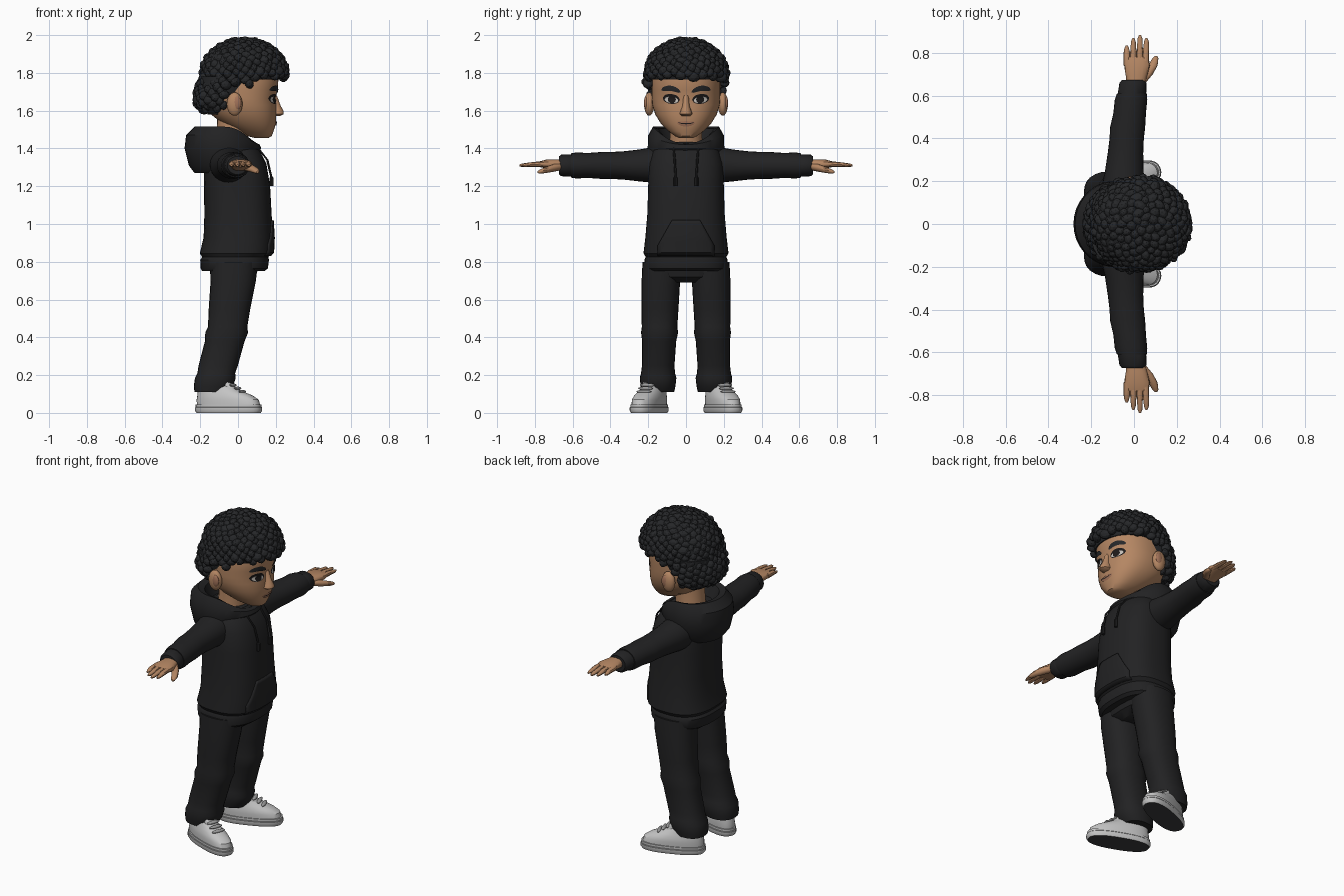
import bpy, bmesh, math, random
from mathutils import Vector, Matrix
from mathutils.bvhtree import BVHTree

random.seed(4)


def material(name, r, g, b):
    m = bpy.data.materials.new(name)
    m.diffuse_color = (r, g, b, 1)
    return m


CLOTH = material("black cloth", 0.016, 0.016, 0.017)
HAIR = material("black hair", 0.019, 0.020, 0.022)
SKIN = material("warm skin", 0.46, 0.24, 0.125)
LIP = material("lip", 0.36, 0.17, 0.10)
SHOE = material("light grey leather", 0.55, 0.55, 0.55)
MID = material("grey trim", 0.33, 0.33, 0.33)
SOLE = material("dark rubber", 0.045, 0.045, 0.047)
DARK = material("eye dark", 0.012, 0.010, 0.010)
WHITE = material("eye white", 0.55, 0.52, 0.48)


def finish(name, bm, mat, mirror=False, angle=35, recalc=True):
    if recalc:
        bmesh.ops.recalc_face_normals(bm, faces=bm.faces[:])
    me = bpy.data.meshes.new(name)
    bm.to_mesh(me)
    bm.free()
    me.materials.append(mat)
    me.shade_smooth()
    me.set_sharp_from_angle(angle=math.radians(angle))
    ob = bpy.data.objects.new(name, me)
    bpy.context.collection.objects.link(ob)
    if mirror:
        ob.modifiers.new("mirror", 'MIRROR').use_axis = (False, True, False)
    return ob


def loft(name, rings, mat, axis='z', n=24, e=2.0, mirror=False, frame=None, warp=None):
    """Skin over rings (t, c1, c2, r1, r2): z axis uses x, y and y axis uses x, z."""
    bm = bmesh.new()
    loops = []
    for i, (t, c1, c2, r1, r2) in enumerate(rings):
        loop = []
        for k in range(n):
            a = math.tau * k / n
            c, s = math.cos(a), math.sin(a)
            p = c1 + r1 * math.copysign(abs(c) ** (2 / e), c)
            q = c2 + r2 * math.copysign(abs(s) ** (2 / e), s)
            co = Vector((p, q, t)) if axis == 'z' else Vector((p, t, q))
            if warp:
                co.z += warp(i, c)
            loop.append(bm.verts.new(frame @ co if frame else co))
        loops.append(loop)
    for A, B in zip(loops, loops[1:]):
        for k in range(n):
            bm.faces.new((A[k], A[(k + 1) % n], B[(k + 1) % n], B[k]))
    bm.faces.new(loops[0])
    bm.faces.new(loops[-1])
    return finish(name, bm, mat, mirror)


def ball(name, centre, radii, mat, mirror=False, frame=None):
    bm = bmesh.new()
    m = Matrix.Translation(centre) @ Matrix.Diagonal((*radii, 1))
    bmesh.ops.create_uvsphere(bm, u_segments=16, v_segments=10, radius=1,
                              matrix=frame @ m if frame else m)
    return finish(name, bm, mat, mirror, 60)


def surface(ob):
    me = ob.data
    return BVHTree.FromPolygons([v.co for v in me.vertices], [p.vertices[:] for p in me.polygons])


def patch(name, tree, shape, mat, lift, mirror=False, nu=12, nv=6, thick=0.0):
    """Plate laid on the front of a surface; shape maps u, v in -1..1 to y, z."""
    bm = bmesh.new()
    grid = []
    for j in range(nv + 1):
        row = []
        for i in range(nu + 1):
            y, z = shape(2 * i / nu - 1, 2 * j / nv - 1)
            hit = tree.ray_cast(Vector((2, y, z)), Vector((-1, 0, 0)))[0]
            row.append(bm.verts.new((hit.x + lift, y, z)))
        grid.append(row)
    for j in range(nv):
        for i in range(nu):
            bm.faces.new((grid[j][i], grid[j][i + 1], grid[j + 1][i + 1], grid[j + 1][i]))
    ob = finish(name, bm, mat, mirror, recalc=False)
    if thick:
        ob.modifiers.new("thickness", 'SOLIDIFY').thickness = thick
    return ob


def oval(cy, cz, ry, rz, slope=0.0, bend=0.0, power=0.5):
    return lambda u, v: (cy + ry * u,
                         cz + slope * u + bend * u * u + rz * v * max(1 - u * u, 0.003) ** power)


# Hoodie body with ribbed hem
torso = loft("hoodie_body", [
    (0.75, -0.025, 0, 0.165, 0.205), (0.765, -0.02, 0, 0.178, 0.217), (0.81, -0.018, 0, 0.182, 0.22),
    (0.825, -0.015, 0, 0.175, 0.213), (0.845, -0.01, 0, 0.192, 0.225), (0.93, 0.002, 0, 0.184, 0.215),
    (1.05, 0, 0, 0.178, 0.205), (1.2, -0.005, 0, 0.175, 0.2), (1.32, -0.015, 0, 0.165, 0.198),
    (1.39, -0.03, 0, 0.145, 0.175), (1.435, -0.035, 0, 0.11, 0.13)], CLOTH, n=40, e=2.6)
body = surface(torso)


def pocket_shape(u, v):
    w = 0.15 if v < -0.4 else 0.15 - 0.075 * (v + 0.4) / 1.4
    return w * u, 0.925 + 0.095 * v


patch("front_pocket", body, pocket_shape, CLOTH, 0.009, nu=14, nv=10, thick=0.012)

# Folded hood around the neck
drops = [-0.08, -0.05, 0.0, 0.05, 0.09, 0.10, 0.05]
loft("hood", [
    (1.27, -0.10, 0, 0.13, 0.14), (1.31, -0.085, 0, 0.175, 0.185), (1.40, -0.08, 0, 0.203, 0.203),
    (1.47, -0.08, 0, 0.195, 0.20), (1.515, -0.07, 0, 0.16, 0.175), (1.505, -0.06, 0, 0.13, 0.15),
    (1.43, -0.05, 0, 0.11, 0.12)], CLOTH, n=36,
    warp=lambda i, c: -drops[i] * max(0, c) ** 2)

# Drawstrings with thicker ends
loft("drawstring", [(1.20, 0.178, 0.055, 0.010, 0.010), (1.245, 0.178, 0.055, 0.010, 0.010),
                    (1.25, 0.176, 0.055, 0.006, 0.006), (1.34, 0.155, 0.06, 0.006, 0.006),
                    (1.41, 0.10, 0.066, 0.006, 0.006)], CLOTH, n=8, mirror=True)

# Sleeves and cuffs
loft("sleeve", [
    (0.10, -0.05, 1.315, 0.10, 0.10), (0.19, -0.05, 1.312, 0.098, 0.092), (0.25, -0.045, 1.31, 0.09, 0.084),
    (0.33, -0.04, 1.31, 0.083, 0.075), (0.40, -0.034, 1.31, 0.08, 0.071), (0.45, -0.03, 1.31, 0.082, 0.071),
    (0.52, -0.02, 1.31, 0.076, 0.066), (0.58, -0.014, 1.31, 0.076, 0.069), (0.61, -0.01, 1.31, 0.07, 0.064)],
    CLOTH, axis='y', mirror=True)
loft("cuff", [(0.59, -0.01, 1.31, 0.06, 0.052), (0.60, -0.01, 1.31, 0.067, 0.059),
              (0.66, -0.005, 1.31, 0.063, 0.057), (0.672, -0.003, 1.31, 0.054, 0.048)],
     CLOTH, axis='y', mirror=True)

# Hands
loft("palm", [(0.64, 0.005, 1.31, 0.042, 0.034), (0.69, 0.012, 1.314, 0.05, 0.028),
              (0.74, 0.014, 1.318, 0.06, 0.023), (0.78, 0.014, 1.316, 0.055, 0.014)],
     SKIN, axis='y', n=16, e=2.5, mirror=True)
for label, x0, x1, tip in (("little", -0.033, -0.034, 0.835), ("ring", -0.003, -0.003, 0.868),
                           ("middle", 0.026, 0.028, 0.882), ("index", 0.053, 0.058, 0.868)):
    loft(label + "_finger", [(0.74, x0, 1.317, 0.016, 0.016), (0.80, (x0 + x1) / 2, 1.316, 0.015, 0.014),
                             (tip - 0.015, x1, 1.311, 0.011, 0.010), (tip, x1, 1.31, 0.005, 0.005)],
         SKIN, axis='y', n=10, mirror=True)
loft("thumb", [(0.66, 0.03, 1.305, 0.025, 0.02), (0.70, 0.062, 1.297, 0.026, 0.02),
               (0.74, 0.088, 1.286, 0.022, 0.016), (0.775, 0.10, 1.277, 0.014, 0.011),
               (0.785, 0.103, 1.275, 0.006, 0.005)], SKIN, axis='y', n=12, mirror=True)

# Trousers
loft("hips", [(0.69, -0.025, 0, 0.08, 0.10), (0.72, -0.025, 0, 0.12, 0.19), (0.80, -0.02, 0, 0.135, 0.20)],
     CLOTH, e=2.6)
loft("trouser_leg", [
    (0.80, -0.02, 0.13, 0.125, 0.10), (0.70, -0.025, 0.133, 0.12, 0.102), (0.55, -0.045, 0.138, 0.11, 0.098),
    (0.455, -0.055, 0.14, 0.104, 0.094), (0.425, -0.06, 0.14, 0.113, 0.098), (0.38, -0.07, 0.142, 0.105, 0.09),
    (0.25, -0.105, 0.147, 0.104, 0.086), (0.21, -0.115, 0.148, 0.100, 0.09), (0.185, -0.12, 0.148, 0.108, 0.097),
    (0.14, -0.13, 0.148, 0.104, 0.092), (0.11, -0.14, 0.148, 0.09, 0.085)], CLOTH, e=2.3, mirror=True)

# Shoes, toes turned out
foot = Matrix.Translation((-0.05, 0.195, 0)) @ Matrix.Rotation(math.radians(21), 4, 'Z')
sole = loft("shoe_sole", [(0.0, 0, 0, 0.178, 0.068), (0.012, 0, 0, 0.186, 0.074), (0.028, 0, 0, 0.186, 0.074),
                          (0.032, 0, 0, 0.182, 0.071), (0.045, 0, 0, 0.182, 0.071)],
            SHOE, n=32, e=2.5, mirror=True, frame=foot)
sole.data.materials.append(MID)
sole.data.materials.append(SOLE)
for f in sole.data.polygons:
    f.material_index = 2 if f.normal.z < -0.8 else 1 if 0.027 < f.center.z < 0.034 else 0
loft("shoe_upper", [(0.04, 0, 0, 0.176, 0.066), (0.07, -0.005, 0, 0.172, 0.067), (0.092, -0.02, 0, 0.153, 0.064),
                    (0.112, -0.045, 0, 0.126, 0.058), (0.14, -0.073, 0, 0.098, 0.05),
                    (0.165, -0.09, 0, 0.08, 0.045)], SHOE, n=32, e=2.4, mirror=True, frame=foot)
loft("shoe_tongue", [(0.11, 0.02, 0, 0.04, 0.036), (0.15, -0.012, 0, 0.036, 0.038),
                     (0.182, -0.03, 0, 0.022, 0.034)], SHOE, n=16, e=3, mirror=True, frame=foot)
for i in range(3):
    ball("shoe_lace", (0.078 - 0.026 * i, 0, 0.113 + 0.017 * i), (0.012, 0.043, 0.009), MID, True, foot)

# Neck, head, ears and nose
loft("neck", [(1.38, -0.04, 0, 0.09, 0.095), (1.46, -0.03, 0, 0.083, 0.085), (1.58, -0.02, 0, 0.09, 0.09)], SKIN)
head = loft("head", [
    (1.455, 0.125, 0, 0.035, 0.035), (1.465, 0.115, 0, 0.063, 0.058), (1.49, 0.09, 0, 0.098, 0.092),
    (1.53, 0.06, 0, 0.14, 0.132), (1.58, 0.03, 0, 0.173, 0.163), (1.63, 0.015, 0, 0.187, 0.178),
    (1.665, 0.01, 0, 0.188, 0.181), (1.71, 0.012, 0, 0.198, 0.182), (1.78, 0.015, 0, 0.2, 0.182),
    (1.86, 0.015, 0, 0.18, 0.16), (1.93, 0.015, 0, 0.1, 0.1)], SKIN, n=40, e=2.25)
face = surface(head)
ball("ear", (-0.018, 0.195, 1.635), (0.042, 0.027, 0.062), SKIN, True)
ball("ear_hollow", (-0.006, 0.212, 1.64), (0.024, 0.011, 0.036), LIP, True)
loft("nose", [(1.572, 0.2, 0, 0.024, 0.022), (1.582, 0.204, 0, 0.038, 0.034), (1.598, 0.203, 0, 0.039, 0.029),
              (1.625, 0.196, 0, 0.03, 0.019), (1.68, 0.192, 0, 0.014, 0.014)], SKIN, n=16)

# Face details
patch("eye_lashes", face, oval(0.078, 1.662, 0.045, 0.026, 0.004), DARK, 0.003, True)
patch("eye_white", face, oval(0.077, 1.657, 0.036, 0.017, 0.003), WHITE, 0.005, True)
patch("iris", face, oval(0.075, 1.659, 0.021, 0.020), DARK, 0.007, True)
patch("eyebrow", face, oval(0.08, 1.718, 0.05, 0.014, 0.006, -0.013, 0.3), HAIR, 0.006, True)
patch("lips", face, oval(0, 1.53, 0.048, 0.014, 0, 0.006), LIP, 0.005)
patch("mouth_line", face, oval(0, 1.531, 0.046, 0.003, 0, 0.007), DARK, 0.007)

# Hair base: crown, and lower back reaching round the ears
loft("hair_crown", [(1.765, 0.015, 0, 0.206, 0.192), (1.82, 0.025, 0, 0.222, 0.205), (1.89, 0.027, 0, 0.195, 0.18),
                    (1.94, 0.027, 0, 0.14, 0.13), (1.97, 0.027, 0, 0.06, 0.06)], HAIR, e=2.2)
loft("hair_back", [(1.58, -0.105, 0, 0.055, 0.11), (1.62, -0.115, 0, 0.075, 0.15), (1.68, -0.085, 0, 0.12, 0.178),
                   (1.70, -0.05, 0, 0.15, 0.183), (1.78, -0.04, 0, 0.165, 0.19)], HAIR, e=2.8)

# Curly clumps spread evenly over the hair surface
bm = bmesh.new()
COUNT = 420
for i in range(COUNT):
    dz = 1 - 2 * (i + 0.5) / COUNT
    a = i * math.pi * (3 - math.sqrt(5))
    h = math.sqrt(1 - dz * dz) if dz > 0 else math.sqrt(1 - dz ** 4)
    x = 0.033 + 0.217 * h * math.cos(a) - 0.085 * max(0, -dz)
    y = 0.205 * h * math.sin(a)
    z = 1.79 + dz * (0.178 if dz > 0 else 0.21)
    if z < (1.775 if x > 0.07 else 1.735 if x > -0.06 else 1.605):
        continue
    r = random.uniform(0.024, 0.031)
    turn = Matrix.Rotation(random.uniform(0, 6), 4, 'Z') @ Matrix.Rotation(random.uniform(-0.7, 0.7), 4, 'X')
    bmesh.ops.create_icosphere(bm, subdivisions=2, radius=r, matrix=Matrix.Translation((x, y, z)) @ turn
                               @ Matrix.Diagonal((random.uniform(0.8, 1.25), 0.8, 0.95, 1)))
finish("hair_curls", bm, HAIR, angle=15)
